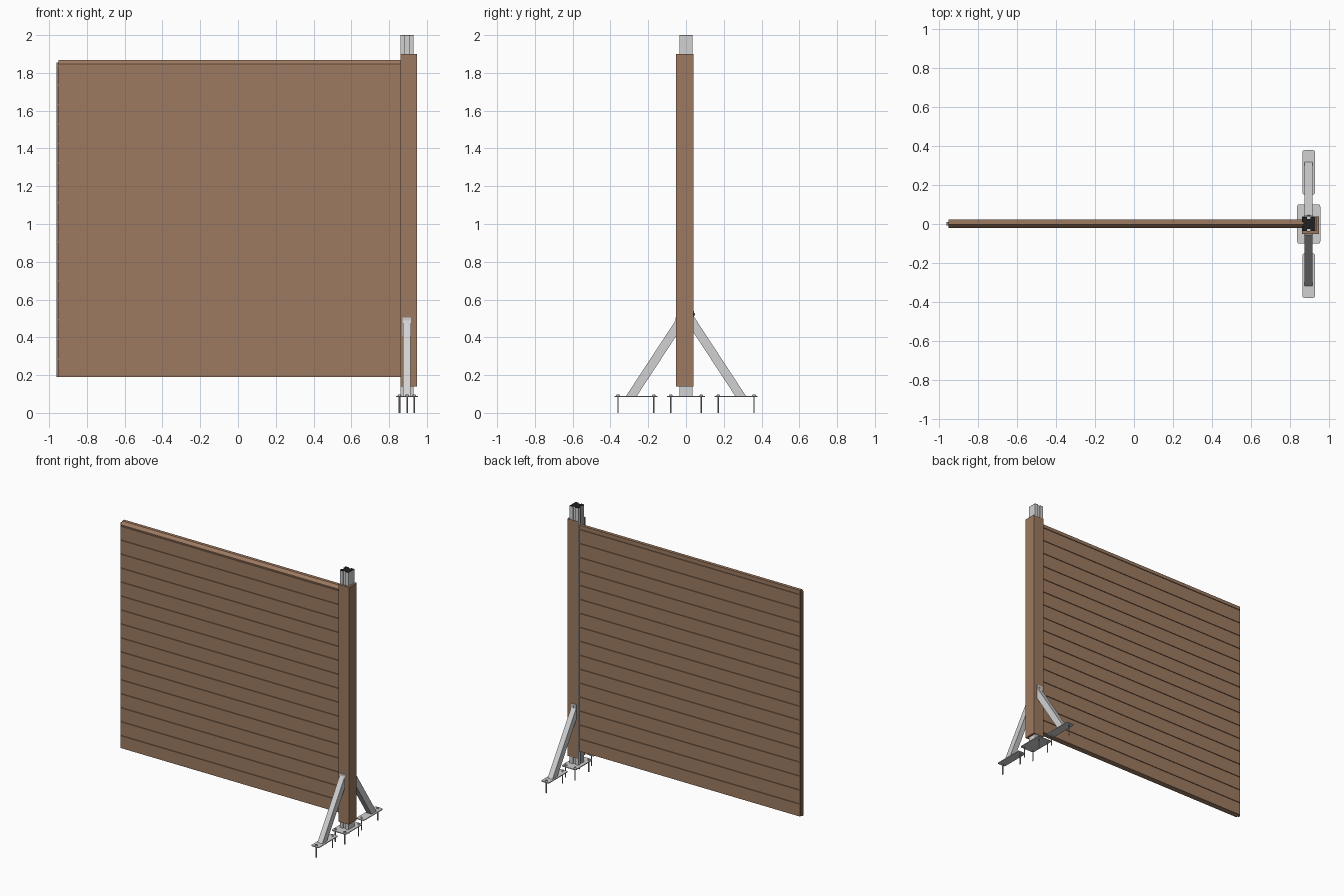
import bpy, bmesh, math
from mathutils import Vector

if "Cube" in bpy.data.objects:
    bpy.data.objects.remove(bpy.data.objects["Cube"])


def mat(name, rgb):
    m = bpy.data.materials.new(name)
    m.diffuse_color = (*rgb, 1)
    m.use_nodes = True
    m.node_tree.nodes["Principled BSDF"].inputs["Base Color"].default_value = m.diffuse_color
    return m


WOOD = mat("brown_composite", (0.34, 0.195, 0.118))
METAL = mat("aluminium", (0.64, 0.64, 0.64))
STEEL = mat("bolt_steel", (0.40, 0.40, 0.40))
BLACK = mat("black_plastic", (0.015, 0.015, 0.015))


def finish(bm, name, material):
    bmesh.ops.recalc_face_normals(bm, faces=bm.faces)
    me = bpy.data.meshes.new(name)
    bm.to_mesh(me)
    bm.free()
    me.materials.append(material)
    ob = bpy.data.objects.new(name, me)
    bpy.context.collection.objects.link(ob)
    return ob


def extrude(name, points, offset, material):
    """Extrude a closed 3D outline along an offset vector."""
    bm = bmesh.new()
    f = bm.faces.new([bm.verts.new(p) for p in points])
    r = bmesh.ops.extrude_face_region(bm, geom=[f], use_keep_orig=True)
    vs = [g for g in r["geom"] if isinstance(g, bmesh.types.BMVert)]
    bmesh.ops.translate(bm, verts=vs, vec=Vector(offset))
    return finish(bm, name, material)


def box(name, x0, x1, y0, y1, z0, z1, material):
    pts = [(x0, y0, z0), (x1, y0, z0), (x1, y1, z0), (x0, y1, z0)]
    return extrude(name, pts, (0, 0, z1 - z0), material)


def plate(name, x0, x1, y0, y1, z0, z1, r, material):
    """Flat plate with rounded corners."""
    pts = []
    corners = [(x1 - r, y1 - r), (x0 + r, y1 - r), (x0 + r, y0 + r), (x1 - r, y0 + r)]
    for i, (cx, cy) in enumerate(corners):
        for k in range(4):
            a = math.pi / 2 * (i + k / 3)
            pts.append((cx + r * math.cos(a), cy + r * math.sin(a), z0))
    return extrude(name, pts, (0, 0, z1 - z0), material)


def cylinder(name, x, y, z0, z1, r, n, material):
    pts = [(x + r * math.cos(math.tau * i / n), y + r * math.sin(math.tau * i / n), z0)
           for i in range(n)]
    return extrude(name, pts, (0, 0, z1 - z0), material)


def bolt(name, x, y):
    cylinder(name + "_shaft", x, y, 0, 0.088, 0.004, 10, STEEL)
    cylinder(name + "_washer", x, y, 0.09, 0.092, 0.011, 12, METAL)
    cylinder(name + "_head", x, y, 0.092, 0.098, 0.008, 6, METAL)


# fence panel: grooved boards with a bevelled top rail, as one profile
Z0, TOP, PITCH, G, D = 0.19, 1.839, 0.1036, 0.004, 0.006
grooves = [TOP - PITCH * k for k in range(15, -1, -1)]
front = [(-0.02, Z0)]
for z in grooves:
    front += [(-0.02, z - G), (-0.02 + D, z - G), (-0.02 + D, z + G), (-0.02, z + G)]
ridge = [(-0.02, 1.847), (-0.002, 1.868), (0.022, 1.868)]
back = [(0.022, Z0)]
for z in grooves:
    back += [(0.022, z - G), (0.022 - D, z - G), (0.022 - D, z + G), (0.022, z + G)]
profile = front + ridge + back[::-1]
extrude("fence_panel", [(-0.95, y, z) for y, z in profile], (1.825, 0, 0), WOOD)
box("panel_end_tongue", -0.96, -0.95, -0.008, 0.010, Z0, 1.855, WOOD)

# metal post with grooved sides
CX, H, W, N = 0.895, 0.035, 0.010, 0.009
post = []
for i in range(4):
    c, s = round(math.cos(i * math.pi / 2)), round(math.sin(i * math.pi / 2))
    side = [(H, -H), (H, -W), (H - N, -W), (H - N, W), (H, W)]
    if i == 0:
        side = side[:1]          # the outer side is flat
    post += [(CX + u * c - v * s, u * s + v * c) for u, v in side]
extrude("metal_post", [(x, y, 0.09) for x, y in post], (0, 0, 1.907), METAL)
extrude("post_cap", [(x, y, 1.997) for x, y in post], (0, 0, 0.003), BLACK)

# brown sleeve wrapped round the post, open toward the panel
sleeve = [(0.86, -0.052), (0.947, -0.052), (0.947, 0.039), (0.86, 0.039),
          (0.86, 0.0355), (0.931, 0.0355), (0.931, -0.0355), (0.86, -0.0355)]
extrude("post_sleeve", [(x, y, 0.14) for x, y in sleeve], (0, 0, 1.76), WOOD)

# base plate with four bolts
plate("base_plate", 0.836, 0.954, -0.10, 0.10, 0.084, 0.09, 0.01, METAL)
for i, x in enumerate((0.855, 0.932)):
    for j, y in enumerate((-0.08, 0.08)):
        bolt(f"base_bolt_{i}{j}", x, y)

# front and back braces with foot plates, fixing tabs and bolts
for s, label, wall, tab_top in ((-1, "front", 0.052, 0.505), (1, "back", 0.039, 0.54)):
    ya, yb = sorted((s * 0.15, s * 0.378))
    plate(f"{label}_foot_plate", 0.863, 0.927, ya, yb, 0.084, 0.09, 0.01, METAL)
    for k, y in enumerate((0.17, 0.36)):
        bolt(f"{label}_foot_bolt_{k}", CX, s * y)
    z_out = 0.09 + (0.317 - wall) * 1.525
    z_in = 0.09 + (0.26 - wall) * 1.525
    outline = [(0.317, 0.09), (wall, z_out), (wall, z_in), (0.26, 0.09)]
    extrude(f"{label}_brace", [(0.874, s * y, z) for y, z in outline], (0.04, 0, 0), METAL)
    ya, yb = sorted((s * wall, s * (wall + 0.004)))
    box(f"{label}_brace_tab", 0.872, 0.916, ya, yb, z_in, tab_top, METAL)
    if s > 0:
        pts = [(CX + 0.007 * math.cos(math.tau * i / 8), wall + 0.004,
                0.522 + 0.007 * math.sin(math.tau * i / 8)) for i in range(8)]
        extrude("back_tab_screw", pts, (0, 0.004, 0), STEEL)
